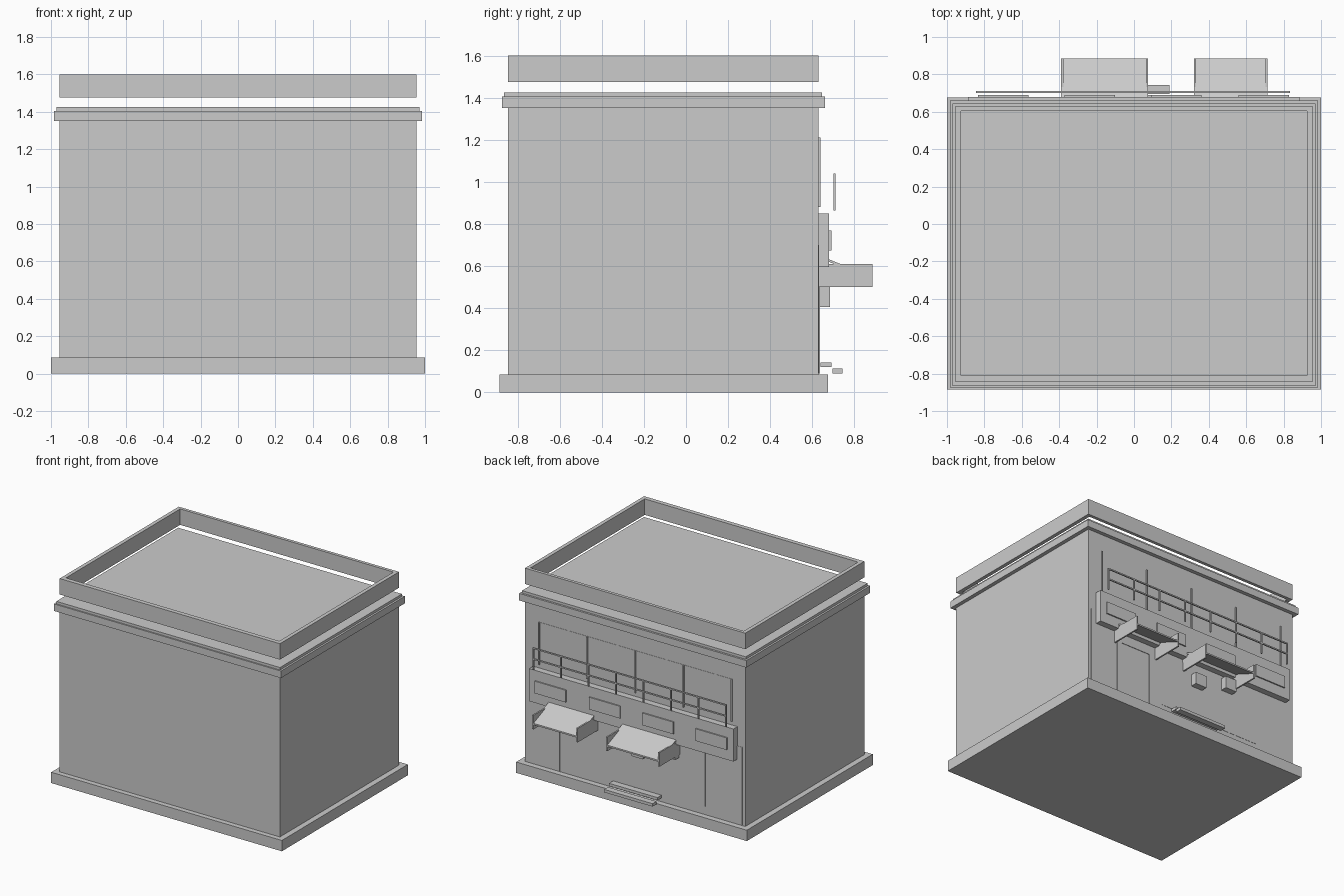
import bpy, bmesh

if "Cube" in bpy.data.objects:
    bpy.data.objects.remove(bpy.data.objects["Cube"])


def boxes(name, items):
    """One object made of axis-aligned boxes: (x0, x1, y0, y1, z0, z1)."""
    bm = bmesh.new()
    for x0, x1, y0, y1, z0, z1 in items:
        r = bmesh.ops.create_cube(bm, size=1)
        for v in r["verts"]:
            v.co = (x1 if v.co.x > 0 else x0,
                    y1 if v.co.y > 0 else y0,
                    z1 if v.co.z > 0 else z0)
    return finish(name, bm)


def prism(name, profile, x0, x1):
    """Extrude a (y, z) profile along x."""
    bm = bmesh.new()
    f = bm.faces.new([bm.verts.new((x0, y, z)) for y, z in profile])
    r = bmesh.ops.extrude_face_region(bm, geom=[f])
    for g in r["geom"]:
        if isinstance(g, bmesh.types.BMVert):
            g.co.x = x1
    return finish(name, bm)


def ring(name, outer, inner, z0, z1):
    """Rectangular frame with mitred corners."""
    bm = bmesh.new()
    loops = []
    for (x, y0, y1), z in ((outer, z0), (outer, z1), (inner, z1), (inner, z0)):
        loops.append([bm.verts.new(p) for p in
                      ((-x, y0, z), (x, y0, z), (x, y1, z), (-x, y1, z))])
    for k in range(4):
        a, b = loops[k], loops[(k + 1) % 4]
        for i in range(4):
            j = (i + 1) % 4
            bm.faces.new((a[i], a[j], b[j], b[i]))
    return finish(name, bm)


def finish(name, bm):
    bmesh.ops.recalc_face_normals(bm, faces=bm.faces)
    me = bpy.data.meshes.new(name)
    bm.to_mesh(me)
    bm.free()
    ob = bpy.data.objects.new(name, me)
    bpy.context.collection.objects.link(ob)
    return ob


WALL = 0.63  # detailed facade plane

# Main masses
boxes("plinth", [(-1, 1, -0.885, 0.675, 0, 0.085)])
boxes("building_body", [(-0.955, 0.955, -0.845, WALL, 0.085, 1.35)])
boxes("cornice", [(-0.985, 0.985, -0.875, 0.66, 1.35, 1.405)])
boxes("roof_cap", [(-0.97, 0.97, -0.865, 0.645, 1.405, 1.425)])
ring("parapet", (0.955, -0.845, WALL), (0.925, -0.81, 0.605), 1.475, 1.60)

# Ground floor cladding, shop window and door
boxes("shopfront_panel", [(-0.93, 0.93, WALL, 0.632, 0.09, 0.70)])
boxes("shop_window", [(-0.61, 0.27, 0.632, 0.634, 0.15, 0.57)])
boxes("door_frame", [(0.35, 0.39, 0.632, 0.636, 0.09, 0.55),
                     (0.65, 0.69, 0.632, 0.636, 0.09, 0.55),
                     (0.39, 0.65, 0.632, 0.636, 0.52, 0.55)])

# Upper window strip with mullions
boxes("upper_window", [(-0.84, 0.83, WALL, 0.632, 0.88, 1.21)])
mull = [-0.84 + 0.4175 * i for i in range(5)]
boxes("window_mullions", [(x - 0.005, x + 0.005, WALL, 0.64, 0.88, 1.21) for x in mull])

# Fascia board and its raised plaques
boxes("fascia_board", [(-0.887, 0.884, WALL, 0.68, 0.595, 0.85)])
boxes("fascia_plaques", [(c - 0.135, c + 0.135, 0.68, 0.69, 0.675, 0.77)
                         for c in (-0.70, -0.237, 0.225, 0.695)])

# Balcony railing
posts = [-0.84 + 0.2385 * i for i in range(8)]
rails = [(-0.845, 0.835, 0.70, 0.71, z, z + 0.01) for z in (0.945, 1.03)]
boxes("railing", rails + [(x - 0.005, x + 0.005, 0.70, 0.71, 0.865, 1.035) for x in posts])

# Awnings: sloping sheet with two side plates
for name, x0, x1 in (("awning_wide", -0.39, 0.075), ("awning_narrow", 0.32, 0.715)):
    prism(name + "_sheet",
          [(0.68, 0.632), (0.885, 0.548), (0.885, 0.536), (0.68, 0.62)], x0, x1)
    boxes(name + "_sides", [(x0, x0 + 0.012, WALL, 0.885, 0.50, 0.61),
                            (x1 - 0.012, x1, WALL, 0.885, 0.50, 0.61)])

# Small wall boxes under the wide awning
boxes("wall_boxes", [(-0.105, -0.005, WALL, 0.685, 0.405, 0.50),
                     (-0.385, -0.285, WALL, 0.685, 0.475, 0.57)])

# Entrance steps
boxes("steps", [(-0.235, 0.185, 0.64, 0.69, 0.12, 0.142),
                (-0.23, 0.19, 0.695, 0.743, 0.09, 0.113)])
